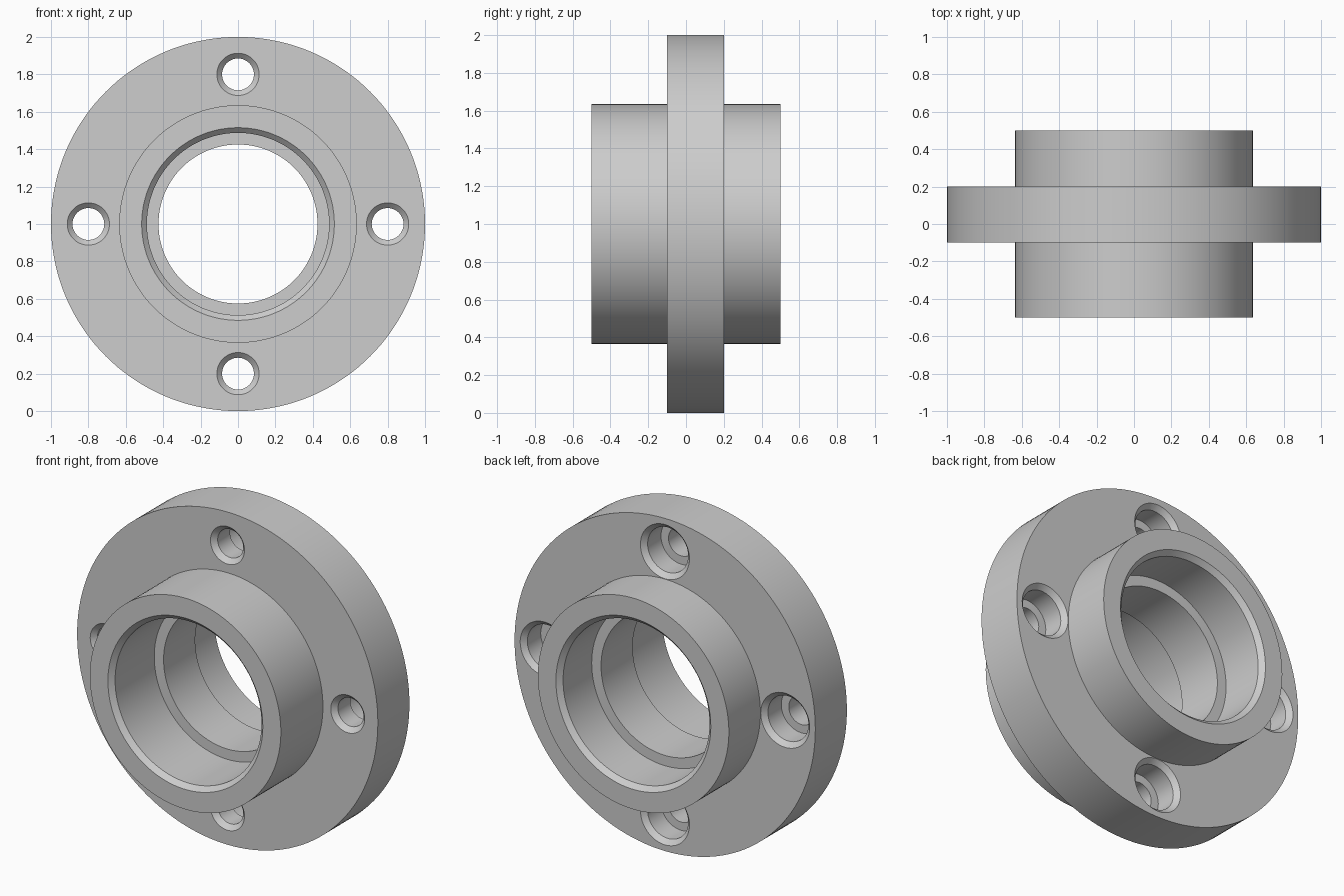
import bpy, bmesh, math
from mathutils import Matrix, Vector

cube = bpy.data.objects.get("Cube")
if cube:
    bpy.data.objects.remove(cube, do_unlink=True)

GREY = (0.61, 0.61, 0.61, 1.0)
metal = bpy.data.materials.new("plain_grey_metal")
metal.use_nodes = True
metal.diffuse_color = GREY
metal.node_tree.nodes["Principled BSDF"].inputs["Base Color"].default_value = GREY


def lathe(name, profile, centre, steps, closed):
    """Revolve (radius, y) points around the y axis."""
    bm = bmesh.new()
    verts = [bm.verts.new((r, y, 0)) for r, y in profile]
    edges = [bm.edges.new(pair) for pair in zip(verts, verts[1:])]
    if closed:
        edges.append(bm.edges.new((verts[-1], verts[0])))
    bmesh.ops.spin(bm, geom=verts + edges, cent=(0, 0, 0), axis=(0, 1, 0),
                   angle=math.tau, steps=steps, use_duplicate=False)
    bmesh.ops.remove_doubles(bm, verts=bm.verts, dist=1e-4)
    bmesh.ops.recalc_face_normals(bm, faces=bm.faces)
    bmesh.ops.transform(bm, matrix=Matrix.Translation(centre), verts=bm.verts)
    mesh = bpy.data.meshes.new(name)
    bm.to_mesh(mesh)
    bm.free()
    mesh.materials.append(metal)
    obj = bpy.data.objects.new(name, mesh)
    bpy.context.collection.objects.link(obj)
    return obj


# Main dimensions
CENTRE = Vector((0, 0, 1))
FRONT, BACK, END = -0.1, 0.2, 0.5        # flange faces and hub end
HUB, POCKET, BORE = 0.635, 0.487, 0.425  # radii
CHAMFER = 0.028

# Flange with a hub on both sides, stepped bore and chamfered mouths
outside = [(HUB, -END), (HUB, FRONT), (1, FRONT), (1, BACK), (HUB, BACK), (HUB, END)]
inside = [(POCKET + CHAMFER, END), (POCKET, END - CHAMFER),
          (POCKET, BACK), (BORE, BACK), (BORE, FRONT), (POCKET, FRONT),
          (POCKET, CHAMFER - END), (POCKET + CHAMFER, -END)]
body = lathe("flanged_bearing_housing", outside + inside, CENTRE, 144, True)

# Bolt holes: chamfered through hole in front, chamfered counterbore behind
HOLE, SINK, SHELF = 0.085, 0.135, 0.045
hole_profile = [(0, FRONT - 0.05), (HOLE + CHAMFER, FRONT - 0.05),
                (HOLE + CHAMFER, FRONT), (HOLE, FRONT + CHAMFER),
                (HOLE, SHELF), (SINK, SHELF), (SINK, BACK - CHAMFER),
                (SINK + CHAMFER, BACK), (SINK + CHAMFER, BACK + 0.05),
                (0, BACK + 0.05)]
bpy.context.view_layer.objects.active = body
for i in range(4):
    a = i * math.pi / 2
    offset = Vector((math.cos(a), 0, math.sin(a))) * 0.8
    cutter = lathe("bolt_hole_cutter", hole_profile, CENTRE + offset, 48, False)
    cutter.hide_render = True
    cut = body.modifiers.new("bolt_hole", "BOOLEAN")
    cut.operation = "DIFFERENCE"
    cut.solver = "EXACT"
    cut.object = cutter
    bpy.ops.object.modifier_apply(modifier=cut.name)
    bpy.data.objects.remove(cutter, do_unlink=True)

# Smooth round walls, sharp rims
bpy.ops.object.select_all(action="DESELECT")
body.select_set(True)
bpy.ops.object.shade_smooth_by_angle(angle=math.radians(30))
